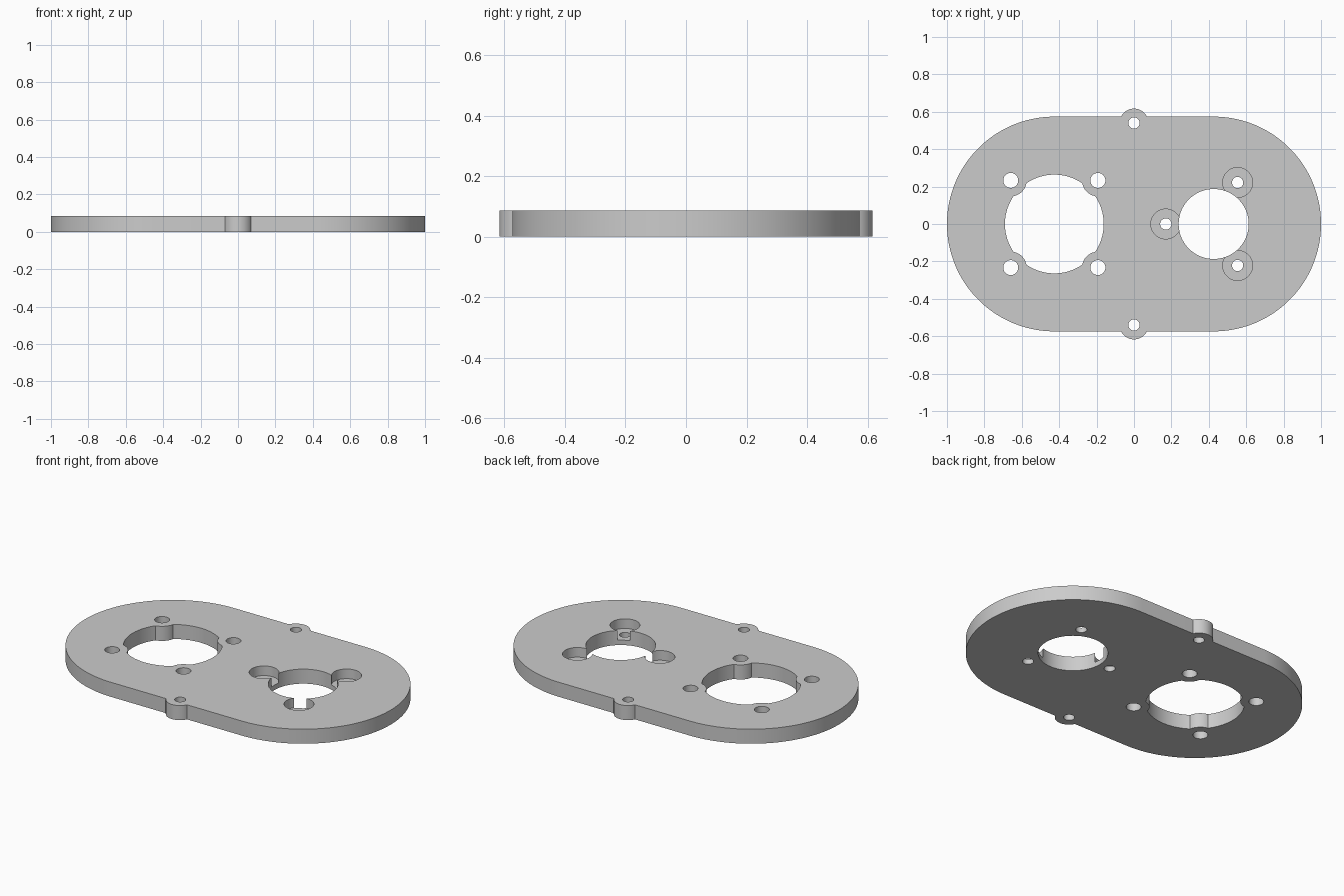
import bpy, bmesh
from math import sin, cos, pi, radians

cube = bpy.data.objects.get("Cube")
if cube:
    bpy.data.objects.remove(cube, do_unlink=True)

THICK = 0.086        # plate thickness
END_X = 0.426        # centre of each rounded end
END_R = 0.574
EAR_Y, EAR_R = 0.54, 0.077
POCKET_FLOOR = 0.029

grey = bpy.data.materials.new("plain grey")
grey.use_nodes = True
colour = (0.6, 0.6, 0.6, 1)
grey.diffuse_color = colour
grey.node_tree.nodes["Principled BSDF"].inputs["Base Color"].default_value = colour


def arc(cx, cy, r, start, end, steps):
    return [(cx + r * cos(start + (end - start) * i / steps),
             cy + r * sin(start + (end - start) * i / steps))
            for i in range(steps + 1)]


def prism(name, outline, z0, z1):
    """Extrude a closed outline from z0 to z1."""
    bm = bmesh.new()
    base = bm.faces.new([bm.verts.new((x, y, z0)) for x, y in outline])
    side = bmesh.ops.extrude_face_region(bm, geom=[base])["geom"]
    top = [v for v in side if isinstance(v, bmesh.types.BMVert)]
    bmesh.ops.translate(bm, verts=top, vec=(0, 0, z1 - z0))
    bmesh.ops.recalc_face_normals(bm, faces=bm.faces)
    mesh = bpy.data.meshes.new(name)
    bm.to_mesh(mesh)
    bm.free()
    mesh.materials.append(grey)
    obj = bpy.data.objects.new(name, mesh)
    bpy.context.collection.objects.link(obj)
    return obj


def disc(name, x, y, r, z0=-0.1, z1=0.2, steps=64):
    return prism(name, arc(x, y, r, 0, 2 * pi, steps)[:-1], z0, z1)


def combine(target, tool, operation="DIFFERENCE"):
    """Apply a boolean and discard the tool."""
    mod = target.modifiers.new("shape", "BOOLEAN")
    mod.operation, mod.object, mod.solver = operation, tool, "EXACT"
    bpy.context.view_layer.objects.active = target
    bpy.ops.object.modifier_apply(modifier=mod.name)
    bpy.data.objects.remove(tool, do_unlink=True)


# Stadium-shaped plate
outline = (arc(END_X, 0, END_R, -pi / 2, pi / 2, 72)
           + arc(-END_X, 0, END_R, pi / 2, 3 * pi / 2, 72))
plate = prism("mounting_plate", outline, 0, THICK)

# Drilled ears on the long sides
for s in (-1, 1):
    combine(plate, disc("ear", 0, s * EAR_Y, EAR_R, 0, THICK), "UNION")
    combine(plate, disc("ear_hole", 0, s * EAR_Y, 0.03))

# Large opening, leaving four rounded screw bosses
opening = disc("large_opening", -END_X, 0, 0.264, steps=128)
corners = [(-END_X + sx * 0.233, sy * 0.233) for sx in (-1, 1) for sy in (-1, 1)]
for x, y in corners:
    combine(opening, disc("boss", x, y, 0.085, -0.2, 0.3))
combine(plate, opening)
for x, y in corners:
    combine(plate, disc("boss_hole", x, y, 0.04))

# Small opening with three counterbored screw holes
combine(plate, disc("small_opening", END_X, 0, 0.187, steps=128))
for angle in (60, 180, 300):
    x = END_X + 0.256 * cos(radians(angle))
    y = 0.256 * sin(radians(angle))
    combine(plate, disc("counterbore", x, y, 0.08, POCKET_FLOOR))
    combine(plate, disc("screw_hole", x, y, 0.03))

# Smooth walls with crisp rims
bpy.ops.object.select_all(action="DESELECT")
plate.select_set(True)
bpy.context.view_layer.objects.active = plate
bpy.ops.object.shade_smooth_by_angle(angle=radians(30))
